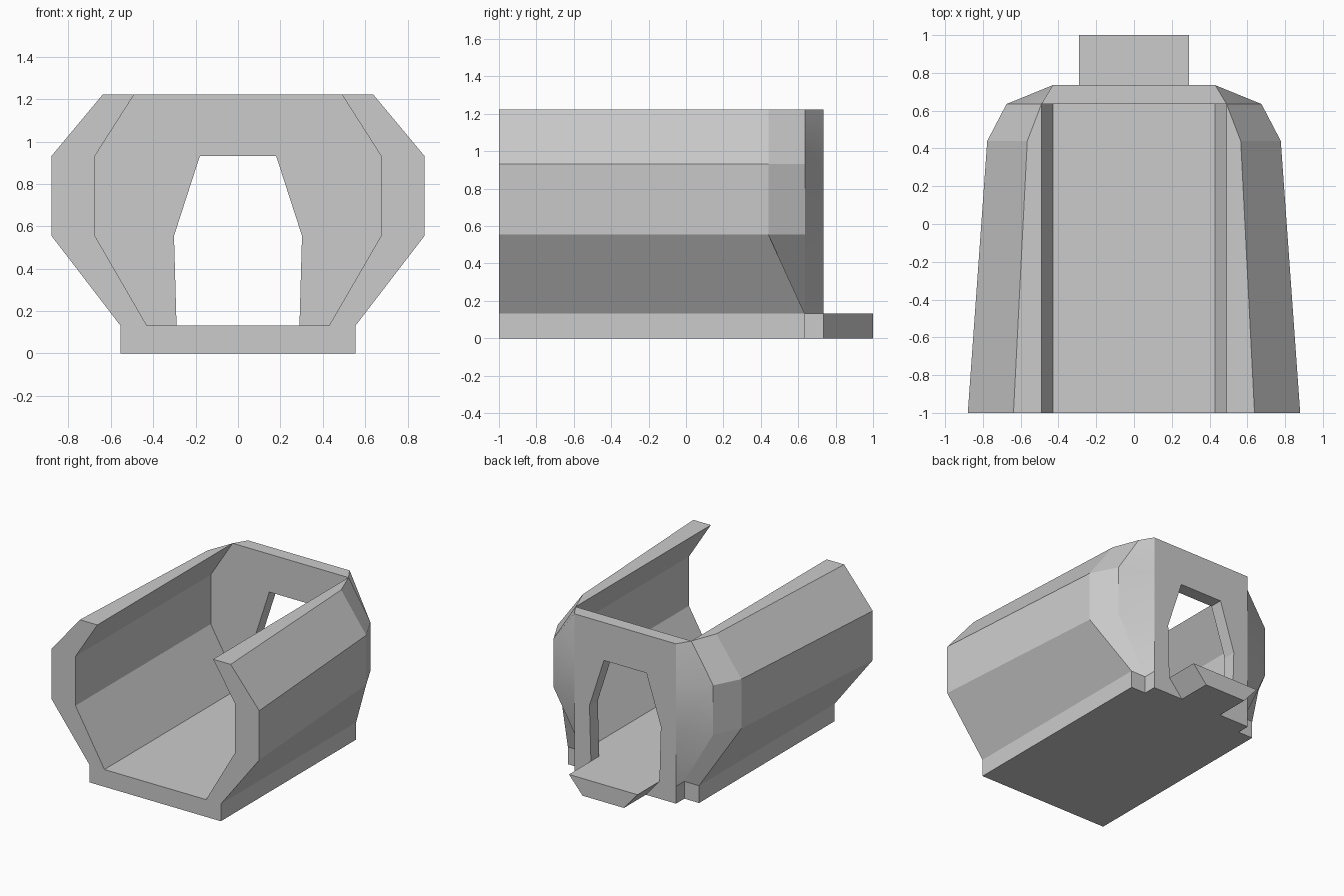
import bpy
import bmesh

if "Cube" in bpy.data.objects:
    bpy.data.objects.remove(bpy.data.objects["Cube"])


def loft(name, rings, closed=False, smooth_segments=()):
    """Join rings of 3D points; closed=True treats rings as a tube around open strips."""
    bm = bmesh.new()
    rows = [[bm.verts.new(p) for p in ring] for ring in rings]
    n = len(rows[0])
    pairs = list(zip(rows, rows[1:]))
    if closed:
        pairs.append((rows[-1], rows[0]))
    for a, b in pairs:
        for i in range(n - 1 if closed else n):
            j = (i + 1) % n
            face = bm.faces.new((a[i], a[j], b[j], b[i]))
            face.smooth = i in smooth_segments
    if closed:
        for i in (0, -1):
            bm.faces.new([row[i] for row in rows])
    else:
        bm.faces.new(rows[0])
        bm.faces.new(rows[-1])
    bmesh.ops.recalc_face_normals(bm, faces=bm.faces)
    mesh = bpy.data.meshes.new(name)
    bm.to_mesh(mesh)
    bm.free()
    obj = bpy.data.objects.new(name, mesh)
    bpy.context.collection.objects.link(obj)
    return obj


def mirrored(half):
    """Complete a half outline with its reflection across x = 0."""
    return half + [(-x, v) for x, v in reversed(half)]


def at_y(points, y):
    return [(x, y, z) for x, z in points]


def at_z(points, z):
    return [(x, y, z) for x, y in points]


FRONT, SHOULDER, WALL, BACK = -1.0, 0.44, 0.635, 0.735
FLOOR, TOP = 0.132, 1.222

# Side profiles, bottom to top
inner = [(0.43, FLOOR), (0.675, 0.555), (0.675, 0.932), (0.49, TOP)]
outer_front = [(0.555, FLOOR), (0.88, 0.555), (0.88, 0.932), (0.638, TOP)]
outer_mid = [(0.555, FLOOR), (0.777, 0.555), (0.777, 0.932), (0.565, TOP)]

# Side walls: tapered outside, straight inside, thinning to the back wall
shoulder = at_y(outer_mid, SHOULDER)
shoulder[0] = (0.555, WALL, FLOOR)
walls = loft("side_walls", [at_y(inner, WALL), shoulder,
                            at_y(outer_front, FRONT), at_y(inner, FRONT)], closed=True)
walls.modifiers.new("Mirror", 'MIRROR')

# Back wall with doorway; its corners blend into a vertical back edge
door = [(0.18, 0.932), (0.302, 0.555), (0.29, FLOOR)]
wall_front = mirrored(door + inner)
wall_back = mirrored(door + [(0.43, z) for _, z in inner])
loft("back_wall", [at_y(wall_front, WALL), at_y(wall_back, BACK)],
     smooth_segments=(3, 4, 5, 7, 8, 9))

# Floor slab, notched at the back corners
slab = mirrored([(0.555, FRONT), (0.555, WALL), (0.43, WALL), (0.43, BACK)])
loft("floor_slab", [at_z(slab, 0), at_z(slab, FLOOR)])

# Doorstep with sides undercut toward the bottom
step = mirrored([(0.29, FLOOR), (0.175, 0)])
loft("doorstep", [at_y(step, BACK), at_y(step, 1.0)])
